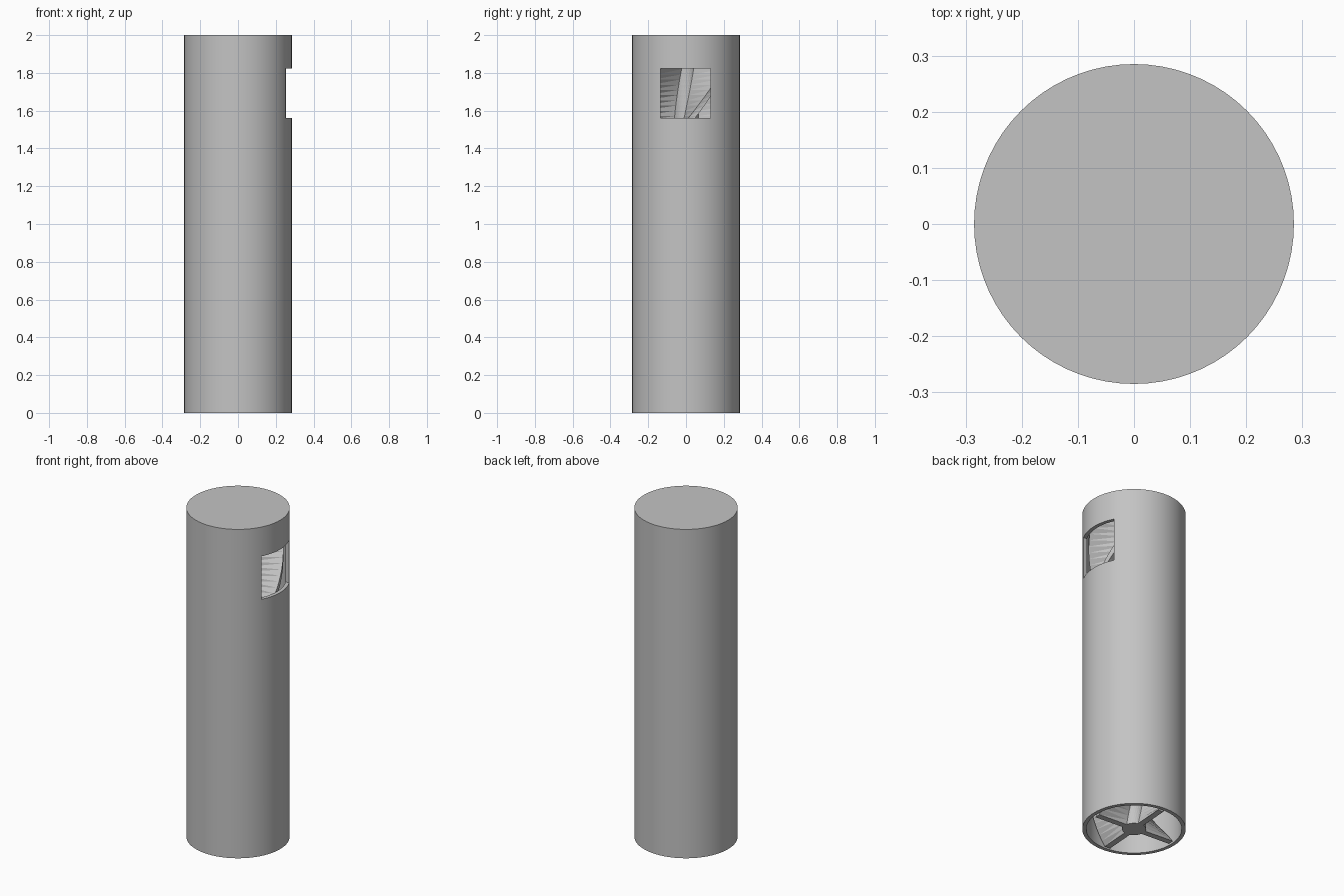
import bpy, bmesh
from math import sin, cos, pi, radians, asin

if "Cube" in bpy.data.objects:
    bpy.data.objects.remove(bpy.data.objects["Cube"])

HEIGHT, OUTER, INNER, CAP = 2.0, 0.285, 0.263, 0.03
SIDES = 72

grey = bpy.data.materials.new("plain grey")
grey.use_nodes = True
grey.diffuse_color = (0.55, 0.55, 0.55, 1)
grey.node_tree.nodes["Principled BSDF"].inputs["Base Color"].default_value = grey.diffuse_color


def make_object(name, bm):
    bmesh.ops.recalc_face_normals(bm, faces=bm.faces[:])
    mesh = bpy.data.meshes.new(name)
    bm.to_mesh(mesh)
    bm.free()
    mesh.materials.append(grey)
    obj = bpy.data.objects.new(name, mesh)
    bpy.context.collection.objects.link(obj)
    return obj


def bridge(bm, low, high, split=False):
    n = len(low)
    for i in range(n):
        j = (i + 1) % n
        if split:
            bm.faces.new((low[i], low[j], high[j]))
            bm.faces.new((low[i], high[j], high[i]))
        else:
            bm.faces.new((low[i], low[j], high[j], high[i]))


# Tube: open at the bottom, closed at the top
bm = bmesh.new()
rings = []
for radius, z in ((INNER, HEIGHT - CAP), (INNER, 0), (OUTER, 0), (OUTER, HEIGHT)):
    angles = [2 * pi * k / SIDES for k in range(SIDES)]
    rings.append([bm.verts.new((radius * cos(a), radius * sin(a), z)) for a in angles])
for low, high in zip(rings, rings[1:]):
    bridge(bm, low, high)
bm.faces.new(rings[0])
bm.faces.new(rings[-1])
tube = make_object("tube_housing", bm)

# Square window cut through the wall on the +x side
bm = bmesh.new()
bmesh.ops.create_cube(bm, size=1)
bmesh.ops.scale(bm, vec=(0.3, 0.264, 0.262), verts=bm.verts[:])
bmesh.ops.translate(bm, vec=(0.3, -0.002, 1.691), verts=bm.verts[:])
cutter = make_object("window_cutter", bm)
cutter.hide_render = True
cut = tube.modifiers.new("window", 'BOOLEAN')
cut.operation, cut.solver, cut.object = 'DIFFERENCE', 'EXACT', cutter
bpy.ops.object.select_all(action='DESELECT')
bpy.context.view_layer.objects.active = tube
tube.select_set(True)
bpy.ops.object.modifier_apply(modifier=cut.name)
bpy.data.objects.remove(cutter)
bpy.ops.object.shade_smooth_by_angle(angle=radians(30))

# Auger: round shaft with four blades, twisted one full turn in coarse steps
SHAFT, TIP, HALF, STEPS = 0.066, 0.25, 0.018, 72
TOP = HEIGHT - CAP / 2
outline = []
for blade in range(4):
    a = blade * pi / 2 + radians(-4)
    root, tip = asin(HALF / SHAFT), asin(HALF / TIP)
    outline += [(SHAFT, a - root), (TIP, a - tip), (TIP, a + tip), (SHAFT, a + root)]
    gap = pi / 2 - 2 * root
    outline += [(SHAFT, a + root + gap * k / 6) for k in range(1, 6)]

bm = bmesh.new()
layers = []
for step in range(STEPS + 1):
    z = TOP * step / STEPS
    turn = pi * z
    layers.append([bm.verts.new((r * cos(a + turn), r * sin(a + turn), z)) for r, a in outline])
for low, high in zip(layers, layers[1:]):
    bridge(bm, low, high, split=True)
bm.faces.new(layers[0])
bm.faces.new(layers[-1])
make_object("twisted_auger", bm)
